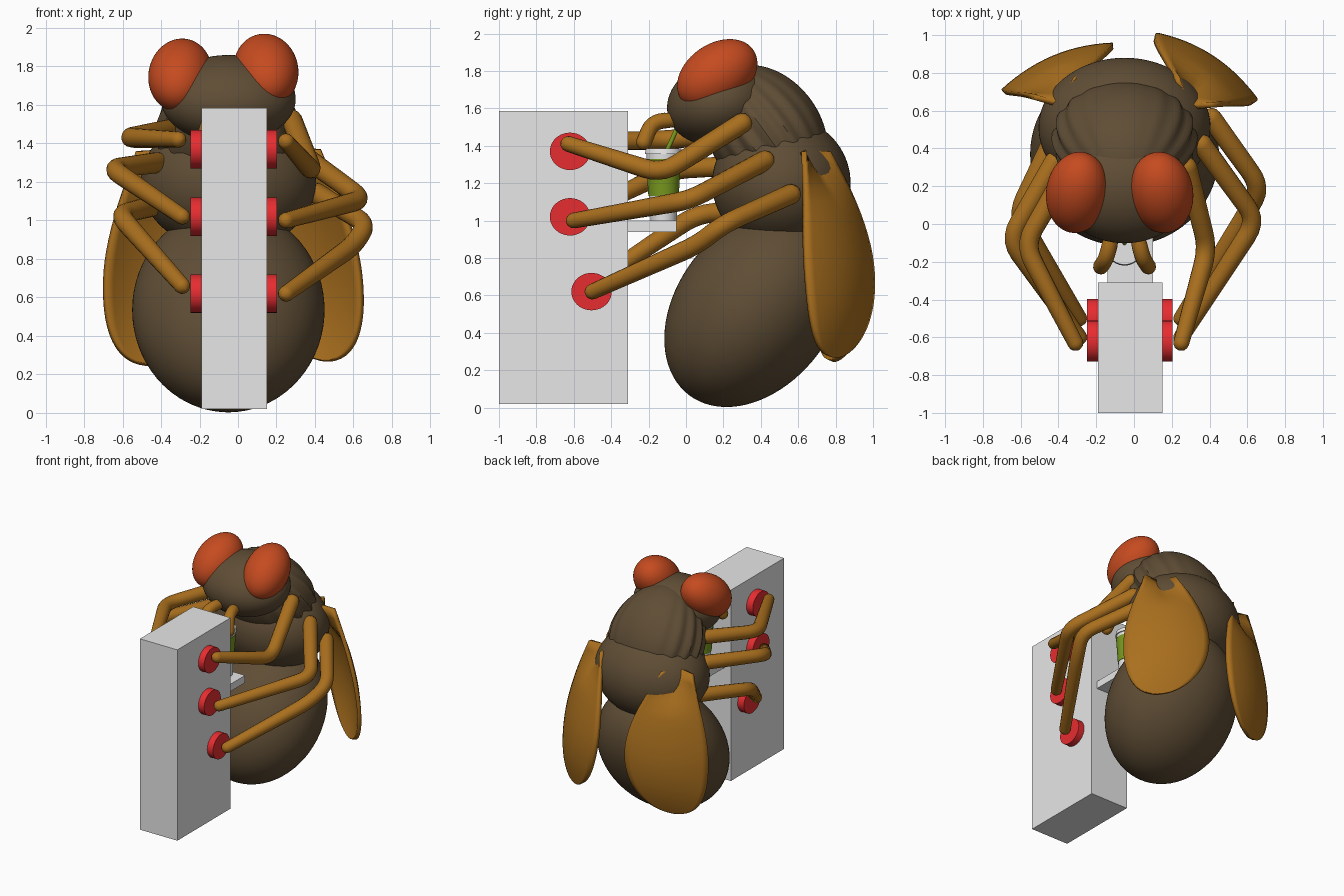
import bpy, bmesh, math
from mathutils import Vector, Matrix

if "Cube" in bpy.data.objects:
    bpy.data.objects.remove(bpy.data.objects["Cube"])


def material(name, rgb):
    m = bpy.data.materials.new(name)
    m.diffuse_color = (*rgb, 1)
    m.use_nodes = True
    m.node_tree.nodes["Principled BSDF"].inputs["Base Color"].default_value = m.diffuse_color
    return m


BROWN = material("dark brown", (0.115, 0.075, 0.036))
EYE = material("eye orange red", (0.56, 0.07, 0.014))
AMBER = material("amber", (0.40, 0.16, 0.013))
GREY = material("light grey", (0.8, 0.8, 0.8))
RED = material("red", (0.8, 0.026, 0.03))
GREEN = material("green", (0.19, 0.32, 0.014))
WHITE = material("white", (0.9, 0.9, 0.9))
CX = -0.05  # body centre line


def add(name, bm, mat, smooth=True):
    bmesh.ops.recalc_face_normals(bm, faces=bm.faces)
    me = bpy.data.meshes.new(name)
    bm.to_mesh(me)
    bm.free()
    me.materials.append(mat)
    ob = bpy.data.objects.new(name, me)
    bpy.context.collection.objects.link(ob)
    if smooth:
        bpy.context.view_layer.objects.active = ob
        ob.select_set(True)
        bpy.ops.object.shade_smooth_by_angle(angle=math.radians(40))
        ob.select_set(False)
    return ob


def ellipsoid(name, centre, radii, mat, tilt_x=0, tilt_y=0, ripple=0, taper=0):
    bm = bmesh.new()
    bmesh.ops.create_uvsphere(bm, u_segments=96, v_segments=40, radius=1)
    for v in bm.verts:
        if ripple:  # lengthwise folds on the flanks
            a = math.atan2(v.co.y, v.co.x)
            f = 1 + ripple * math.cos(18 * a) * math.cos(a) ** 2 * (1 - v.co.z ** 2)
            v.co.x *= f
            v.co.y *= f
        v.co.x *= 1 - taper * v.co.z
        v.co = Vector(v.co[i] * radii[i] for i in range(3))
    rot = Matrix.Rotation(math.radians(tilt_y), 4, 'Y') @ Matrix.Rotation(math.radians(tilt_x), 4, 'X')
    bm.transform(Matrix.Translation(centre) @ rot)
    return add(name, bm, mat)


def box(name, lo, hi, mat):
    bm = bmesh.new()
    bmesh.ops.create_cube(bm, size=1)
    lo, hi = Vector(lo), Vector(hi)
    for v in bm.verts:
        v.co = Vector((lo[i] + hi[i]) / 2 + v.co[i] * (hi[i] - lo[i]) for i in range(3))
    return add(name, bm, mat, False)


def cone(name, centre, r1, r2, depth, mat, rot=Matrix.Identity(4), scale=(1, 1, 1)):
    bm = bmesh.new()
    bmesh.ops.create_cone(bm, cap_ends=True, segments=40, radius1=r1, radius2=r2, depth=depth)
    bm.transform(Matrix.Translation(centre) @ Matrix.Diagonal((*scale, 1)) @ rot)
    return add(name, bm, mat)


def limb(name, points, radii, mat, bend=0.06):
    """Bent tapering tube with rounded ends."""
    pts = [Vector(p) for p in points]
    path = []
    last = len(pts) - 1
    d0, d1 = (pts[1] - pts[0]).normalized(), (pts[last] - pts[last - 1]).normalized()
    for k in (1, 0.75, 0.4):
        path.append((pts[0] - d0 * radii[0] * k, radii[0] * max(0.1, math.sqrt(1 - k * k))))
    path.append((pts[0], radii[0]))
    for i in range(1, last):  # soften each joint
        a, b, c = pts[i - 1], pts[i], pts[i + 1]
        s = b + (a - b).normalized() * min(bend, (a - b).length * 0.45)
        e = b + (c - b).normalized() * min(bend, (c - b).length * 0.45)
        for t in (0, 0.2, 0.4, 0.6, 0.8, 1):
            path.append((s * (1 - t) ** 2 + b * 2 * t * (1 - t) + e * t * t, radii[i]))
    path.append((pts[last], radii[last]))
    for k in (0.4, 0.75, 1):
        path.append((pts[last] + d1 * radii[last] * k, radii[last] * max(0.1, math.sqrt(1 - k * k))))
    bm = bmesh.new()
    rings, n = [], 16
    side = d0.orthogonal().normalized()
    for i, (p, r) in enumerate(path):
        d = (path[min(i + 1, len(path) - 1)][0] - path[max(i - 1, 0)][0]).normalized()
        side = (side - d * side.dot(d)).normalized()
        up = d.cross(side)
        rings.append([bm.verts.new(p + r * (side * math.cos(2 * math.pi * j / n) + up * math.sin(2 * math.pi * j / n)))
                      for j in range(n)])
    for a, b in zip(rings, rings[1:]):
        for j in range(n):
            bm.faces.new((a[j], a[(j + 1) % n], b[(j + 1) % n], b[j]))
    bm.faces.new(rings[0])
    bm.faces.new(rings[-1])
    return add(name, bm, mat)


def wing(name, root, mid, tip, across, out, half, dome):
    """Domed leaf-shaped plate with a folded notch at the root."""
    root, mid, tip = Vector(root), Vector(mid), Vector(tip)
    across, out = Vector(across).normalized(), Vector(out).normalized()
    ctrl = mid * 2 - (root + tip) / 2
    bm = bmesh.new()
    rows, nu, nv = [], 28, 14
    for i in range(nu + 1):
        u = i / nu
        u = 1 - (1 - u) ** 1.5
        c = root * (1 - u) ** 2 + ctrl * 2 * u * (1 - u) + tip * u * u
        if u < 0.52:
            w = 0.12 + (half - 0.12) * math.sin(math.pi / 2 * u / 0.52)
        else:
            w = half * max(0.06, math.sqrt(max(0, 1 - ((u - 0.52) / 0.48) ** 2)))
        row = []
        for j in range(nv + 1):
            v = -1 + 2 * j / nv
            lift = dome * (1 - v * v) * math.sin(math.pi * u)
            lift -= 0.1 * (1 - abs(v)) * max(0, 1 - u / 0.22)
            row.append(bm.verts.new(c + across * w * v + out * lift))
        rows.append(row)
    for a, b in zip(rows, rows[1:]):
        for j in range(nv):
            bm.faces.new((a[j], a[j + 1], b[j + 1], b[j]))
    ob = add(name, bm, AMBER)
    s = ob.modifiers.new("thickness", 'SOLIDIFY')
    s.thickness, s.offset = 0.03, 0
    return ob


# Body
ellipsoid("abdomen", (CX, 0.37, 0.535), (0.5, 0.418, 0.587), BROWN, tilt_x=-37)
ellipsoid("thorax", (CX, 0.51, 1.2), (0.455, 0.37, 0.36), BROWN)
ellipsoid("folded_neck", (CX, 0.425, 1.47), (0.37, 0.30, 0.39), BROWN, tilt_x=36, ripple=0.035, taper=0.14)
ellipsoid("head", (CX, 0.18, 1.63), (0.35, 0.285, 0.225), BROWN, tilt_x=15)
ellipsoid("left_eye", (-0.3, 0.167, 1.755), (0.165, 0.235, 0.165), EYE, tilt_x=35, tilt_y=12)
ellipsoid("right_eye", (0.145, 0.167, 1.78), (0.168, 0.235, 0.165), EYE, tilt_x=35, tilt_y=-12)

# Feelers
for s, side in ((-1, "left"), (1, "right")):
    limb(side + "_feeler", [(CX + s * 0.06, -0.03, 1.54), (CX + s * 0.095, -0.18, 1.53),
                            (CX + s * 0.125, -0.225, 1.42)], (0.035, 0.042, 0.042), AMBER, 0.09)

# Wings
wing("right_wing", (0.33, 0.70, 1.37), (0.37, 0.815, 0.75), (0.46, 0.79, 0.27),
     (0.825, -0.565, 0), (0.565, 0.825, 0), 0.315, 0.065)
wing("left_wing", (-0.42, 0.72, 1.36), (-0.40, 0.82, 0.72), (-0.46, 0.78, 0.25),
     (-0.92, -0.39, 0), (-0.39, 0.92, 0), 0.315, 0.06)

# Legs: foot, knee, hip
LEGS = {
    "right_front_leg": [(0.25, -0.63, 1.41), (0.39, -0.13, 1.25), (0.28, 0.30, 1.52)],
    "right_middle_leg": [(0.25, -0.60, 1.00), (0.65, 0.02, 1.11), (0.36, 0.42, 1.32)],
    "right_rear_leg": [(0.25, -0.50, 0.62), (0.60, 0.06, 0.87), (0.67, 0.20, 0.98), (0.41, 0.56, 1.14)],
    "left_front_leg": [(-0.31, -0.63, 1.42), (-0.58, -0.11, 1.43), (-0.36, 0.27, 1.47)],
    "left_middle_leg": [(-0.29, -0.60, 1.02), (-0.66, -0.08, 1.27), (-0.42, 0.33, 1.30)],
    "left_rear_leg": [(-0.29, -0.50, 0.66), (-0.62, 0.05, 1.03), (-0.42, 0.46, 1.08)],
}
for name, pts in LEGS.items():
    limb(name, pts, [0.042] + [0.051] * (len(pts) - 2) + [0.055], AMBER, 0.1)

# Climbing block with round grips
box("block", (-0.19, -1.0, 0.02), (0.15, -0.31, 1.585), GREY)
turn = Matrix.Rotation(math.pi / 2, 4, 'Y')
for i, (y, z) in enumerate(((-0.62, 1.37), (-0.62, 1.02), (-0.505, 0.62))):
    for x, side in ((-0.215, "left"), (0.17, "right")):
        cone(f"{side}_grip_{i + 1}", (x, y, z), 0.1, 0.1, 0.065, RED, turn, (1, 1.08, 1))

# Shelf and drink
box("shelf", (-0.14, -0.315, 0.94), (0.10, -0.05, 1.0), GREY)
cone("cup", (CX, -0.12, 1.18), 0.07, 0.092, 0.36, WHITE)
cone("cup_sleeve", (CX, -0.12, 1.23), 0.081, 0.094, 0.2, GREEN)
cone("cup_lid", (CX, -0.12, 1.37), 0.1, 0.095, 0.03, WHITE)
limb("straw", [(CX, -0.11, 1.36), (CX, -0.08, 1.42), (CX, -0.05, 1.49)], (0.012, 0.012, 0.012), GREEN)
